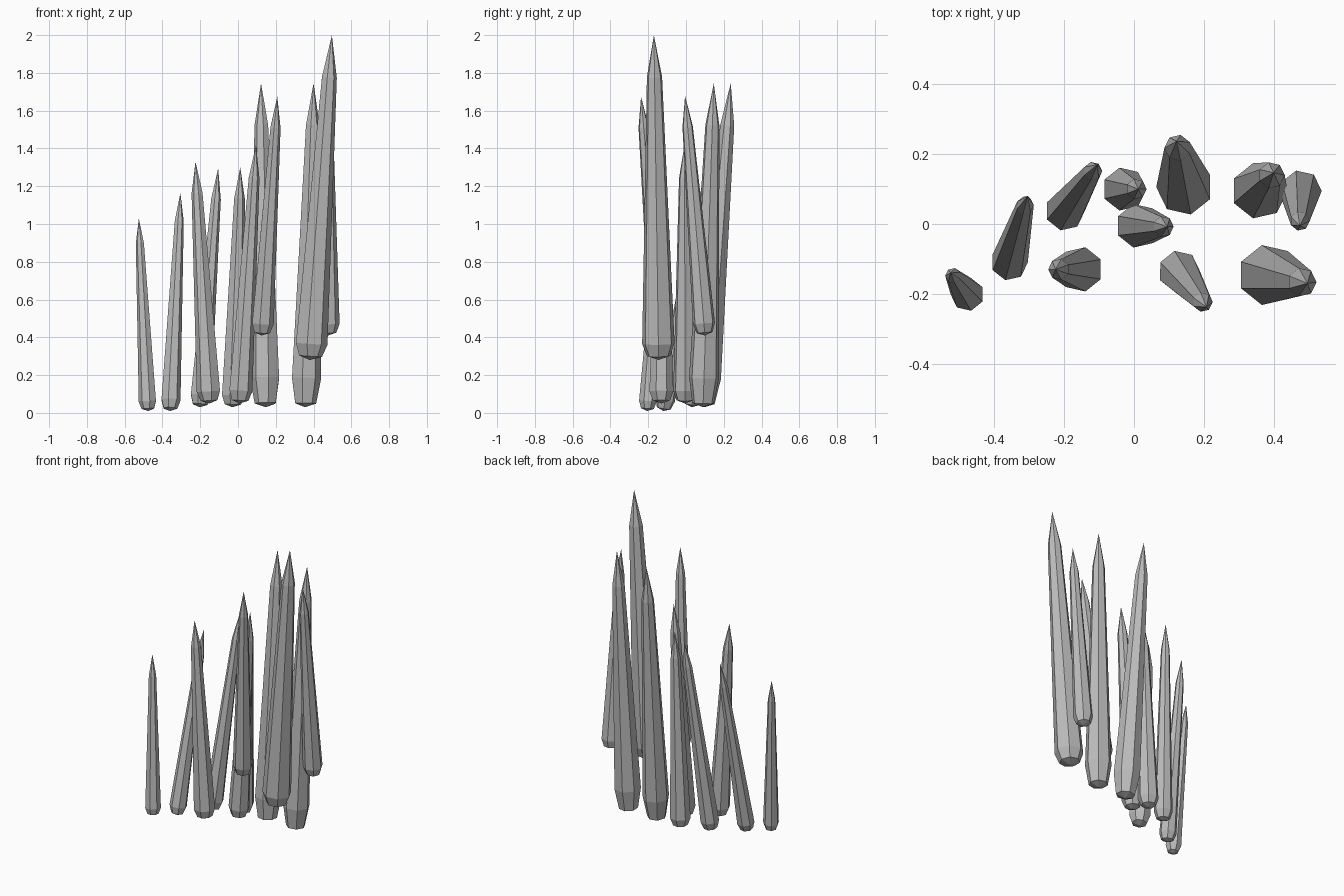
import bpy
import bmesh
from math import cos, sin, tau
from mathutils import Vector

cube = bpy.data.objects.get("Cube")
if cube:
    bpy.data.objects.remove(cube)

stone = bpy.data.materials.new("grey stone")
stone.use_nodes = True
grey = (0.5, 0.5, 0.5, 1)
stone.diffuse_color = grey
stone.node_tree.nodes["Principled BSDF"].inputs["Base Color"].default_value = grey

SIDES = 7


def spike(name, base, tip, radius, foot=0.05, flip=False):
    """Faceted shard from base to tip: blunt foot, tapering shaft, sharp point."""
    base, tip = Vector(base), Vector(tip)
    axis = tip - base
    turn = Vector((0, 0, 1)).rotation_difference(axis)
    start = tau / 2 if flip else 0
    bm = bmesh.new()
    rings = []
    # share of the length, share of the radius
    for along, wide in ((0.012, 0.72), (foot, 1), (0.87, 0.47)):
        ring = []
        for i in range(SIDES):
            a = start + tau * i / SIDES
            spoke = Vector((cos(a), sin(a), 0)) * radius * wide
            ring.append(bm.verts.new(base + axis * along + turn @ spoke))
        rings.append(ring)
    bottom, top = bm.verts.new(base), bm.verts.new(tip)
    for i in range(SIDES):
        j = (i + 1) % SIDES
        bm.faces.new((bottom, rings[0][j], rings[0][i]))
        for low, high in zip(rings, rings[1:]):
            bm.faces.new((low[i], low[j], high[j], high[i]))
        bm.faces.new((rings[-1][i], rings[-1][j], top))
    mesh = bpy.data.meshes.new(name)
    bm.to_mesh(mesh)
    bm.free()
    mesh.materials.append(stone)
    bpy.context.collection.objects.link(bpy.data.objects.new(name, mesh))


# Small spikes on the right
spike("end_spike", (-0.475, -0.205, 0.01), (-0.525, -0.14, 1.03), 0.048, flip=True)
spike("slanted_spike", (-0.36, -0.12, 0.01), (-0.305, 0.08, 1.165), 0.053)
spike("back_slanted_spike", (-0.203, 0.03, 0.03), (-0.105, 0.17, 1.295), 0.057)
spike("front_short_spike", (-0.15, -0.13, 0.05), (-0.225, -0.13, 1.33), 0.065, flip=True)
# Middle spikes
spike("upright_spike", (-0.03, 0.1, 0.03), (0.012, 0.1, 1.3), 0.063)
spike("middle_spike", (0.008, -0.005, 0.05), (0.095, -0.008, 1.42), 0.064)
spike("back_thick_spike", (0.147, 0.093, 0.03), (0.122, 0.237, 1.745), 0.081, 0.09, True)
spike("front_raised_spike", (0.125, -0.13, 0.41), (0.208, -0.238, 1.675), 0.06)
# Tall spikes on the left
spike("tallest_spike", (0.38, -0.145, 0.28), (0.497, -0.17, 2), 0.088)
spike("left_thick_spike", (0.355, 0.09, 0.03), (0.4, 0.147, 1.745), 0.081, 0.09)
spike("left_raised_spike", (0.478, 0.1, 0.41), (0.475, -0.005, 1.68), 0.06)
